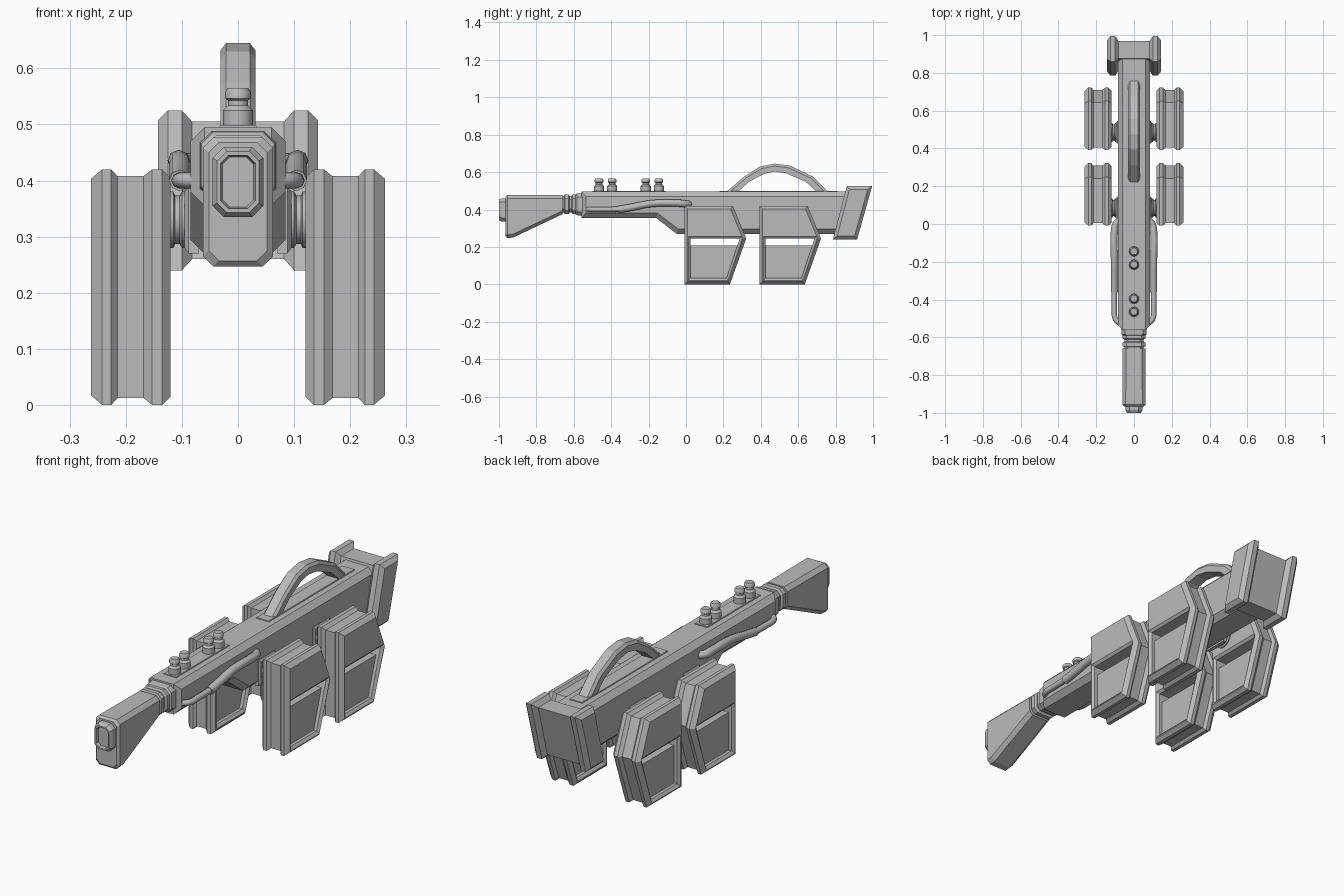
import bpy, bmesh, math
from mathutils import Vector

if "Cube" in bpy.data.objects:
    bpy.data.objects.remove(bpy.data.objects["Cube"])

metal = bpy.data.materials.new("plain grey")
metal.diffuse_color = (0.5, 0.5, 0.5, 1)
metal.use_nodes = True
metal.node_tree.nodes["Principled BSDF"].inputs["Base Color"].default_value = metal.diffuse_color


def loft(name, rings):
    """Skin a list of closed rings and cap both ends."""
    bm = bmesh.new()
    rows = [[bm.verts.new(p) for p in r] for r in rings]
    n = len(rows[0])
    for a, b in zip(rows, rows[1:]):
        for i in range(n):
            j = (i + 1) % n
            bm.faces.new((a[i], a[j], b[j], b[i]))
    bm.faces.new(rows[0])
    bm.faces.new(rows[-1])
    bmesh.ops.recalc_face_normals(bm, faces=bm.faces)
    me = bpy.data.meshes.new(name)
    bm.to_mesh(me)
    bm.free()
    me.materials.append(metal)
    ob = bpy.data.objects.new(name, me)
    bpy.context.collection.objects.link(ob)
    return ob


def inset(poly, d):
    """Shrink a counter-clockwise outline by d."""
    out = []
    n = len(poly)
    for i in range(n):
        p, a, b = (Vector(poly[k % n]) for k in (i, i - 1, i + 1))
        e, f = (p - a).normalized(), (b - p).normalized()
        m = Vector((-e.y, e.x)) + Vector((-f.y, f.x))
        out.append(p + m * (2 * d / m.length_squared))
    return out


def side_loft(name, poly, columns, s=1):
    """Side outline (y, z) swept along x; columns are (x, inset)."""
    return loft(name, [[(s * x, p.x, p.y) for p in inset(poly, d)] for x, d in columns])


def long_loft(name, stations):
    """Chamfered box along y; stations are (y, half width, z low, z high, chamfer)."""
    rings = []
    for y, w, lo, hi, c in stations:
        rings.append([(x, y, z) for x, z in (
            (w - c, lo), (w, lo + c), (w, hi - c), (w - c, hi),
            (c - w, hi), (-w, hi - c), (-w, lo + c), (c - w, lo))])
    return loft(name, rings)


def smooth(ob, angle=40):
    bpy.ops.object.select_all(action='DESELECT')
    ob.select_set(True)
    bpy.context.view_layer.objects.active = ob
    bpy.ops.object.shade_smooth_by_angle(angle=math.radians(angle))


def turned(name, profile, place, n=12):
    """Round part from (radius, height); place maps local to world."""
    ob = loft(name, [[place(r * math.cos(t), r * math.sin(t), h)
                      for t in [2 * math.pi * k / n for k in range(n)]] for r, h in profile])
    smooth(ob)
    return ob


def tube(name, pts, r, s):
    cu = bpy.data.curves.new(name, 'CURVE')
    cu.dimensions = '3D'
    cu.bevel_depth = r
    cu.bevel_resolution = 2
    cu.use_fill_caps = True
    cu.resolution_u = 4
    sp = cu.splines.new('BEZIER')
    sp.bezier_points.add(len(pts) - 1)
    for bp, (x, y, z) in zip(sp.bezier_points, pts):
        bp.co = (s * x, y, z)
        bp.handle_left_type = bp.handle_right_type = 'AUTO'
    tmp = bpy.data.objects.new(name, cu)
    bpy.context.collection.objects.link(tmp)
    me = bpy.data.meshes.new_from_object(tmp.evaluated_get(bpy.context.evaluated_depsgraph_get()))
    bpy.data.objects.remove(tmp)
    me.materials.clear()
    me.materials.append(metal)
    ob = bpy.data.objects.new(name, me)
    bpy.context.collection.objects.link(ob)
    smooth(ob, 60)


# main body with chamfered long edges
body = [(-.56, .355), (-.16, .355), (-.05, .27), (.84, .27), (.89, .495), (-.56, .495)]
side_loft("body", body, [(-.085, .025), (-.06, 0), (.06, 0), (.085, .025)])

# shoulder stock, its end nub and the ringed neck
long_loft("stock", [(-.965, .052, .257, .468, .018), (-.955, .062, .247, .477, .018),
                    (-.925, .062, .25, .477, .018), (-.66, .06, .375, .477, .018)])
long_loft("stock_nub", [(-.96, .045, .335, .46, .02), (-.985, .045, .335, .46, .02),
                        (-1.0, .037, .343, .452, .017), (-1.0, .031, .35, .445, .014),
                        (-.985, .028, .353, .442, .013)])
long_loft("neck", [(-.67, .05, .385, .472, .018), (-.652, .05, .385, .472, .018),
                   (-.648, .06, .375, .48, .02), (-.628, .06, .375, .48, .02),
                   (-.622, .05, .385, .472, .018), (-.612, .05, .385, .472, .018),
                   (-.606, .06, .375, .48, .02), (-.59, .06, .375, .48, .02),
                   (-.584, .066, .37, .485, .02), (-.55, .068, .365, .488, .02)])

# slanted end block with raised side flanges
end = [(.785, .24), (.915, .24), (.995, .525), (.86, .525)]
half = [(.143, .018), (.125, 0), (.1, 0), (.082, .02)]
side_loft("end_block", end, [(-x, d) for x, d in half] + half[::-1])

# carrying handle
outer = [(.205, .485), (.31, .575), (.395, .63), (.475, .645), (.555, .635), (.68, .575), (.77, .485)]
inner = [(.265, .485), (.34, .55), (.42, .592), (.475, .603), (.535, .594), (.64, .548), (.71, .485)]
rings = []
for (a, b), (c, d) in zip(outer, inner):
    o, i = Vector((a, b)), Vector((c, d))
    m = o.lerp(i, .3)
    rings.append([(-.031, *i), (-.031, *m), (-.021, *o), (.021, *o), (.031, *m), (.031, *i)])
loft("handle", rings)

# thin strips under the handle and the knobs
for name, y0, y1 in (("handle_strip", .18, .81), ("knob_strip", -.5, -.11)):
    long_loft(name, [(y0, .033, .485, .499, .002), (y1, .033, .485, .499, .002)])

# control knobs
for y in (-.465, -.395, -.215, -.145):
    turned("knob", [(.027, .49), (.027, .525), (.018, .534), (.018, .543), (.023, .546),
                    (.023, .558), (.018, .565)], lambda a, b, h, y=y: (a, y + b, h))

pod = [(-.008, 0), (.235, 0), (.322, .245), (.25, .42), (-.008, .42)]
window = [(.025, .033), (.217, .033), (.287, .245), (.025, .245)]
panel = [(.015, .02), (.222, .02), (.284, .208), (.015, .208)]
pod_columns = [(.12, .015), (.135, 0), (.153, 0), (.168, .012), (.215, .012),
               (.226, 0), (.242, 0), (.262, .017)]
cut_columns = [(.10, -.012), (.12, -.012), (.13, 0), (.252, 0), (.262, -.012), (.28, -.012)]

for s in (-1, 1):
    for y0 in (0, .4):
        shift = lambda poly: [(y + y0, z) for y, z in poly]
        # pod shell with a window cut right through
        shell = side_loft("pod", shift(pod), pod_columns, s)
        cutter = side_loft("window_cutter", shift(window), cut_columns, s)
        cutter.hide_render = True
        mod = shell.modifiers.new("window", 'BOOLEAN')
        mod.operation = 'DIFFERENCE'
        mod.solver = 'EXACT'
        mod.object = cutter
        bpy.context.view_layer.update()
        me = bpy.data.meshes.new_from_object(
            shell.evaluated_get(bpy.context.evaluated_depsgraph_get()))
        shell.modifiers.clear()
        shell.data = me
        bpy.data.objects.remove(cutter)
        # recessed panel, leaving a slit above it
        side_loft("pod_panel", shift(panel), [(.145, 0), (.237, 0)], s)
        # round mount and its base plate on the body
        yc = y0 + .085
        turned("pod_mount", [(.05, .08), (.05, .1), (.043, .104), (.043, .112), (.05, .115), (.05, .13)],
               lambda a, b, h, yc=yc: (s * h, yc + a, .33 + b), 16)
        side_loft("mount_plate", [(yc - .06, .27), (yc + .06, .27), (yc + .06, .39), (yc - .06, .39)],
                  [(.07, 0), (.088, 0), (.095, .01)], s)
    # side cable: thin lead and thick hose
    tube("thin_cable", [(.07, -.53, .4), (.098, -.505, .4), (.104, -.44, .4), (.104, -.33, .402)], .014, s)
    tube("thick_hose", [(.104, -.36, .4), (.104, -.3, .41), (.104, -.18, .432), (.104, -.04, .434),
                        (.095, .0, .43), (.07, .02, .43)], .019, s)
